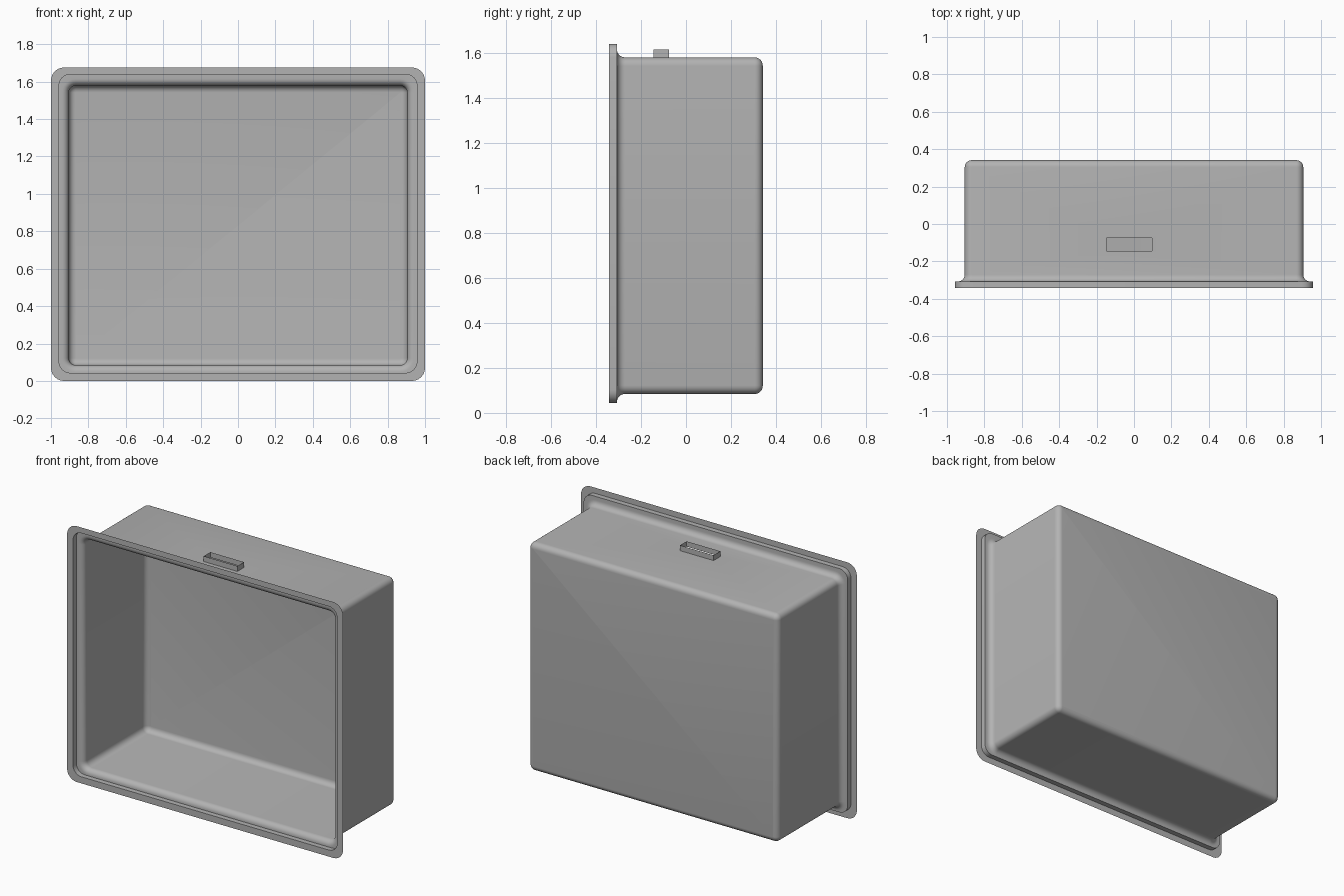
import bpy, bmesh, math

if "Cube" in bpy.data.objects:
    bpy.data.objects.remove(bpy.data.objects["Cube"])

grey = bpy.data.materials.new("light_grey")
grey.diffuse_color = (0.45, 0.45, 0.45, 1)
grey.use_nodes = True
grey.node_tree.nodes["Principled BSDF"].inputs["Base Color"].default_value = grey.diffuse_color


def finish(bm, name):
    mesh = bpy.data.meshes.new(name)
    bm.to_mesh(mesh)
    bm.free()
    mesh.materials.append(grey)
    obj = bpy.data.objects.new(name, mesh)
    bpy.context.collection.objects.link(obj)
    bpy.ops.object.select_all(action='DESELECT')
    obj.select_set(True)
    bpy.context.view_layer.objects.active = obj
    bpy.ops.object.shade_smooth_by_angle(angle=math.radians(35))
    return obj


SEG = 6  # segments in every rounded corner and fillet


def rounded_loop(bm, hx, z0, z1, r, y):
    """Rounded rectangle at depth y, counter-clockwise seen from the front."""
    verts = []
    for cx, cz, start in ((hx - r, z1 - r, 0), (r - hx, z1 - r, 90),
                          (r - hx, z0 + r, 180), (hx - r, z0 + r, 270)):
        for i in range(SEG + 1):
            a = math.radians(start + 90 * i / SEG)
            verts.append(bm.verts.new((cx + r * math.cos(a), y, cz + r * math.sin(a))))
    return verts


def bridge(bm, a, b):
    n = len(a)
    for i in range(n):
        j = (i + 1) % n
        bm.faces.new((a[i], b[i], b[j], a[j]))


# Body dimensions
BX, BZ0, BZ1, R = 0.905, 0.084, 1.579, 0.038
FRONT, LEDGE, BACK = -0.341, -0.307, 0.341
F = 0.036  # fillet radius

# Front flange: a thin flat sheet around the opening
bm = bmesh.new()
bridge(bm, rounded_loop(bm, 1.0, 0, 1.676, 0.07, FRONT),
       rounded_loop(bm, 0.957, 0.043, 1.639, 0.06, FRONT))
finish(bm, "flange")

# Box shell: step, ledge, front fillet, walls, back fillet, back panel
bm = bmesh.new()
loops = [rounded_loop(bm, 0.957, 0.043, 1.639, 0.06, y) for y in (FRONT, LEDGE)]
for i in range(SEG + 1):
    a = math.pi / 2 * i / SEG
    d = F * (1 - math.sin(a))
    loops.append(rounded_loop(bm, BX + d, BZ0 - d, BZ1 + d, R + d, LEDGE + F * (1 - math.cos(a))))
for i in range(SEG + 1):
    a = math.pi / 2 * i / SEG
    d = F * (1 - math.cos(a))
    loops.append(rounded_loop(bm, BX - d, BZ0 + d, BZ1 - d, R - d, BACK - F * (1 - math.sin(a))))
for a, b in zip(loops, loops[1:]):
    bridge(bm, a, b)
bm.faces.new(list(reversed(loops[-1])))

# Slot in the top wall under the collar
X0, X1, Y0, Y1 = -0.147, 0.097, -0.145, -0.076
bm.normal_update()
top = max((f for f in bm.faces if f.normal.z > 0.99), key=lambda f: f.calc_area())
outer = list(top.verts)
mid = top.calc_center_median()
inner = [bm.verts.new((X0 if v.co.x < mid.x else X1, Y0 if v.co.y < mid.y else Y1, BZ1))
         for v in outer]
bm.faces.remove(top)
for i in range(4):
    j = (i + 1) % 4
    bm.faces.new((outer[i], outer[j], inner[j], inner[i]))
finish(bm, "box_shell")

# Open rectangular collar on the top wall
bm = bmesh.new()
corners = ((X0, Y0), (X1, Y0), (X1, Y1), (X0, Y1))
low = [bm.verts.new((x, y, BZ1)) for x, y in corners]
high = [bm.verts.new((x, y, 1.614)) for x, y in corners]
for i in range(4):
    j = (i + 1) % 4
    bm.faces.new((low[i], low[j], high[j], high[i]))
finish(bm, "top_collar")
